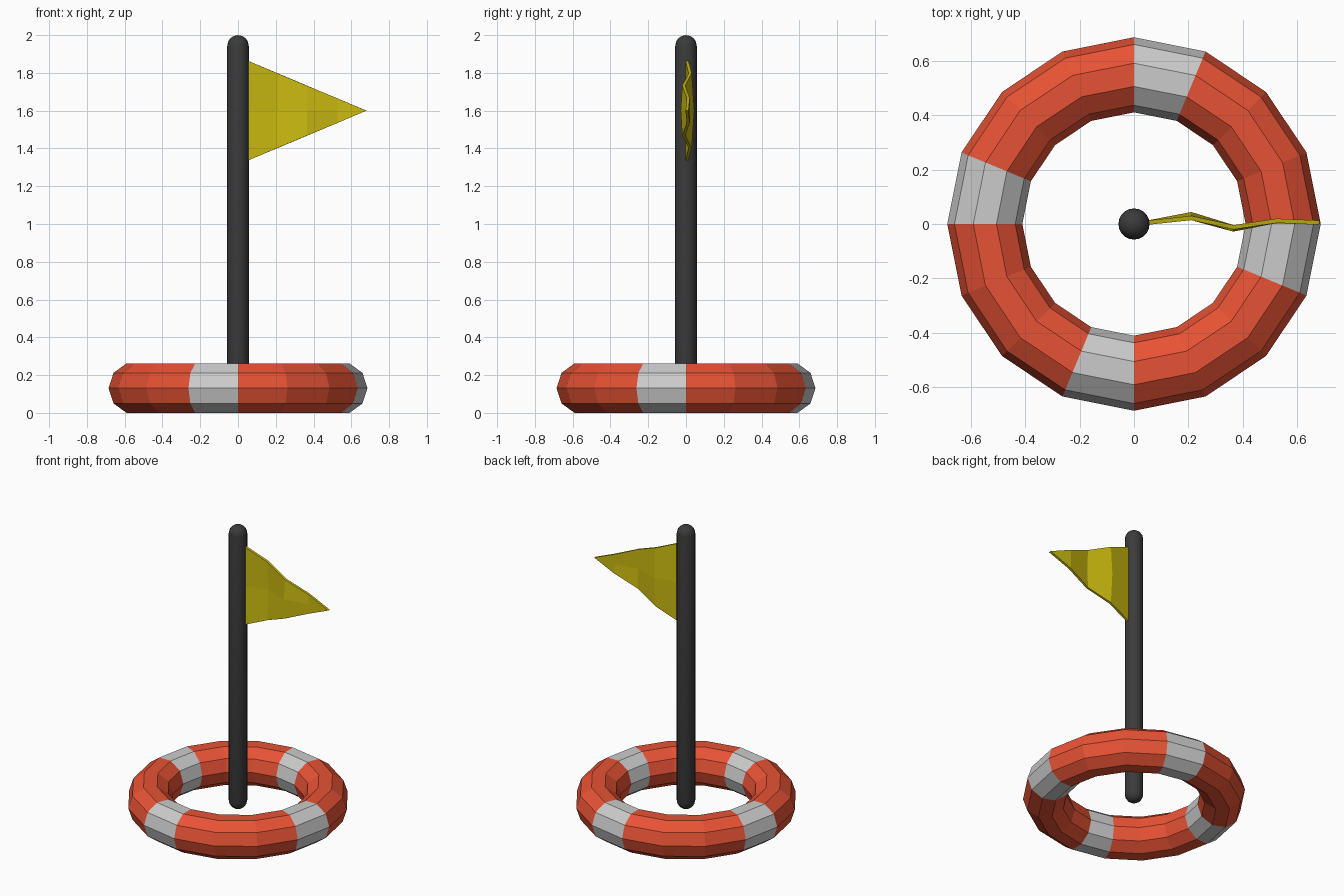
import bpy, bmesh
from math import sin, cos, pi, radians

if "Cube" in bpy.data.objects:
    bpy.data.objects.remove(bpy.data.objects["Cube"])


def material(name, rgb):
    m = bpy.data.materials.new(name)
    m.diffuse_color = (*rgb, 1)
    m.use_nodes = True
    m.node_tree.nodes["Principled BSDF"].inputs["Base Color"].default_value = m.diffuse_color
    return m


def finish(bm, name, mats):
    bmesh.ops.recalc_face_normals(bm, faces=bm.faces)
    me = bpy.data.meshes.new(name)
    bm.to_mesh(me)
    bm.free()
    for m in mats:
        me.materials.append(m)
    ob = bpy.data.objects.new(name, me)
    bpy.context.collection.objects.link(ob)
    return ob


red = material("red", (0.8, 0.085, 0.035))
white = material("pale_grey", (0.55, 0.55, 0.55))
dark = material("dark_grey", (0.045, 0.043, 0.045))
yellow = material("yellow", (0.6, 0.5, 0.005))

# Float ring: 16 x 10 faceted torus, every fourth segment is a pale band
R, r, N, M = 0.5475, 0.1378, 16, 10
bm = bmesh.new()
zc = r * sin(radians(72))
rings = []
for i in range(N):
    a = 2 * pi * i / N
    ring = []
    for j in range(M):
        b = 2 * pi * j / M
        d = R + r * cos(b)
        ring.append(bm.verts.new((d * cos(a), d * sin(a), zc + r * sin(b))))
    rings.append(ring)
for i in range(N):
    p, q = rings[i], rings[(i + 1) % N]
    for j in range(M):
        k = (j + 1) % M
        f = bm.faces.new((p[j], q[j], q[k], p[k]))
        f.material_index = 1 if i % 4 == 3 else 0
finish(bm, "float_ring", [red, white])

# Pole: round post with domed ends
pr, z0, z1, steps = 0.057, 0.075, 2.0, 4
profile = [(pr * sin(pi / 2 * t / steps), z0 + pr - pr * cos(pi / 2 * t / steps))
           for t in range(steps + 1)]
profile += [(x, z0 + z1 - z) for x, z in reversed(profile)]
bm = bmesh.new()
vs = [bm.verts.new((x, 0, z)) for x, z in profile]
es = [bm.edges.new(e) for e in zip(vs, vs[1:])]
bmesh.ops.spin(bm, geom=vs + es, cent=(0, 0, 0), axis=(0, 0, 1),
               angle=2 * pi, steps=20, use_duplicate=False)
bmesh.ops.remove_doubles(bm, verts=bm.verts, dist=1e-4)
for f in bm.faces:
    f.smooth = True
finish(bm, "pole", [dark])

# Flag: rippled triangular pennant, deeper ripple along its middle
xs = [0.05, 0.21, 0.365, 0.525]
mid = [0.005, 0.036, -0.02, 0.012]
edge = [0.005, 0.022, -0.012, 0.012]
bm = bmesh.new()
cols = []
for x, m, e in zip(xs, mid, edge):
    h = 0.265 * (0.68 - x) / 0.63
    cols.append([bm.verts.new((x, e, 1.6 - h)), bm.verts.new((x, m, 1.6)),
                 bm.verts.new((x, e, 1.6 + h))])
for a, b in zip(cols, cols[1:]):
    for k in (0, 1):
        bm.faces.new((a[k], b[k], b[k + 1], a[k + 1]))
tip = bm.verts.new((0.68, 0.005, 1.6))
for k in (0, 1):
    bm.faces.new((cols[-1][k], tip, cols[-1][k + 1]))
flag = finish(bm, "flag", [yellow])
mod = flag.modifiers.new("thickness", "SOLIDIFY")
mod.thickness = 0.016
mod.offset = 0
